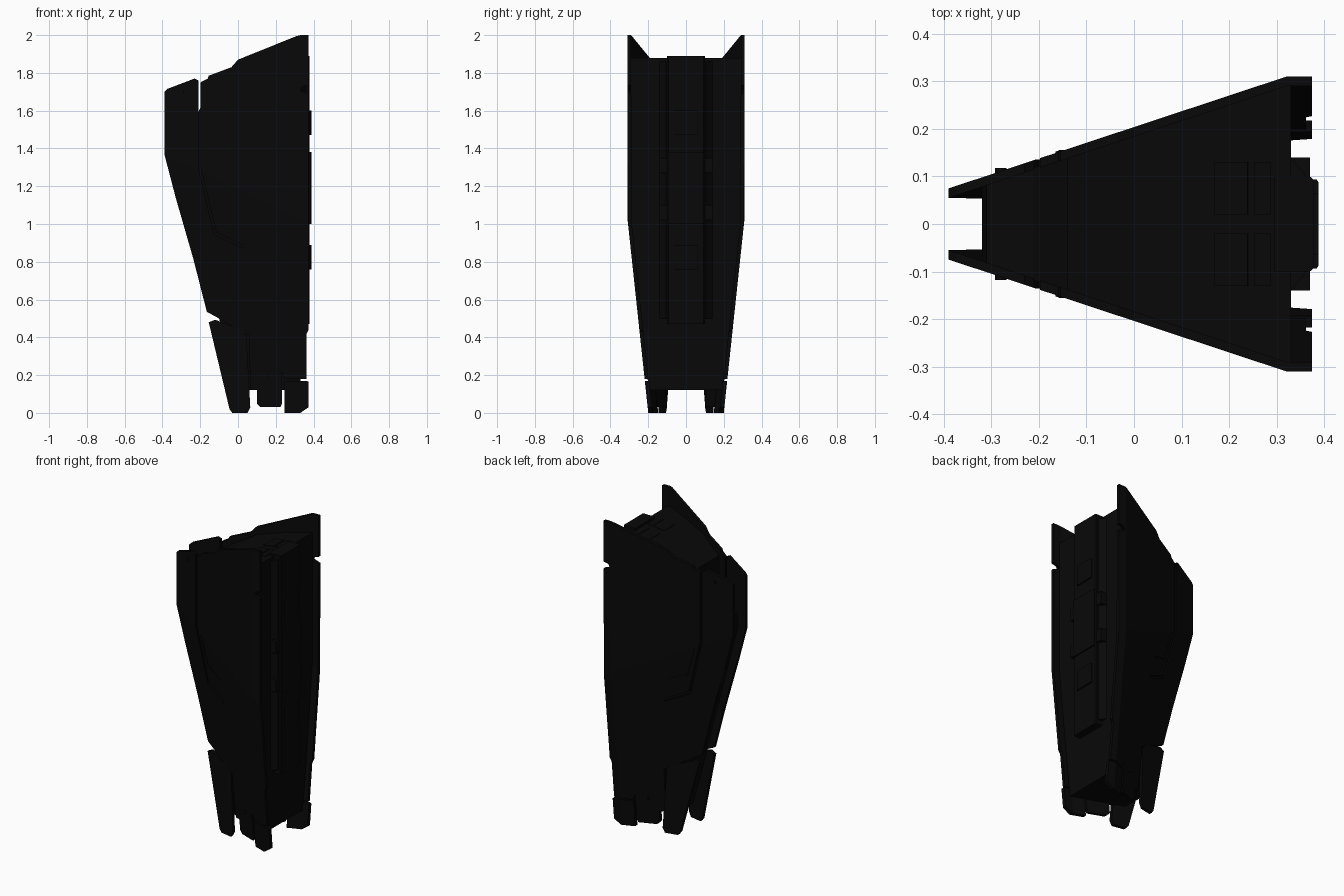
import bpy, bmesh, math
from mathutils import Matrix

if "Cube" in bpy.data.objects:
    bpy.data.objects.remove(bpy.data.objects["Cube"])

mat = bpy.data.materials.new("near_black")
mat.diffuse_color = (0.0025, 0.0025, 0.0025, 1)
mat.use_nodes = True
mat.node_tree.nodes["Principled BSDF"].inputs["Base Color"].default_value = mat.diffuse_color


def side(x, z):
    """Half width of the hull: a wedge in plan, leaning inwards below its fold."""
    x = min(x, 0.32)
    return min(0.204 + 0.331 * x, 0.0776 + 0.382 * x + 0.107 * z)


def splayed(x, z):
    """Half width of the front leg, which turns outwards at the foot."""
    return 0.134 + 0.206 * x - 0.026 * z


def finish(bm, name):
    bmesh.ops.recalc_face_normals(bm, faces=bm.faces[:])
    me = bpy.data.meshes.new(name)
    bm.to_mesh(me)
    bm.free()
    me.materials.append(mat)
    ob = bpy.data.objects.new(name, me)
    bpy.context.collection.objects.link(ob)
    return ob


def slab(name, outline, outer, inner=None, width=side):
    """Side outline (x, z) laid on both hull sides; inner=None makes one solid right across."""
    bm = bmesh.new()
    for s in ((1, -1) if inner is not None else (1,)):
        part = bmesh.new()
        part.faces.new([part.verts.new((x, 0, z)) for x, z in outline])
        bmesh.ops.triangulate(part, faces=part.faces[:])
        for co, no in (((0, 0, 1.181), (0.477, 0, 1)), ((0.32, 0, 0), (1, 0, 0))):
            bmesh.ops.bisect_plane(part, geom=part.verts[:] + part.edges[:] + part.faces[:],
                                   plane_co=co, plane_no=no)
        front = part.verts[:]
        ret = bmesh.ops.extrude_face_region(part, geom=part.faces[:], use_keep_orig=True)
        back = [v for v in ret["geom"] if isinstance(v, bmesh.types.BMVert)]
        for v in front:
            v.co.y = s * (width(v.co.x, v.co.z) - outer)
        for v in back:
            w = width(v.co.x, v.co.z)
            v.co.y = s * (w - inner) if inner is not None else -(w - outer)
        bmesh.ops.recalc_face_normals(part, faces=part.faces[:])
        tmp = bpy.data.meshes.new("tmp")
        part.to_mesh(tmp)
        part.free()
        bm.from_mesh(tmp)
        bpy.data.meshes.remove(tmp)
    return finish(bm, name)


def prism(name, half, z0, z1):
    """Upright prism from a half section (x, y), mirrored in y."""
    section = half + [(x, -y) for x, y in reversed(half)]
    bm = bmesh.new()
    face = bm.faces.new([bm.verts.new((x, y, z0)) for x, y in section])
    ret = bmesh.ops.extrude_face_region(bm, geom=[face], use_keep_orig=True)
    for v in ret["geom"]:
        if isinstance(v, bmesh.types.BMVert):
            v.co.z = z1
    return finish(bm, name)


def boxes(name, items):
    """Boxes given as (x0, x1, y0, y1, z0, z1), each mirrored in y."""
    bm = bmesh.new()
    for x0, x1, y0, y1, z0, z1 in items:
        for s in (1, -1):
            m = Matrix.Translation(((x0 + x1) / 2, s * (y0 + y1) / 2, (z0 + z1) / 2))
            m = m @ Matrix.Diagonal((x1 - x0, y1 - y0, z1 - z0, 1))
            bmesh.ops.create_cube(bm, size=1, matrix=m)
    return finish(bm, name)


# Inner hull between the side plates
slab("core", [(-0.32, 1.36), (-0.31, 1.44), (-0.21, 1.47), (-0.14, 1.55), (-0.14, 1.74),
              (0, 1.82), (0.17, 1.86), (0.33, 1.88), (0.33, 0.12), (0, 0.12), (-0.10, 0.5)], 0.016)

# Front and lower side plate, including the middle leg
slab("front_plate", [(-0.39, 1.37), (-0.39, 1.7), (-0.375, 1.715), (-0.23, 1.77), (-0.21, 1.76),
                     (-0.21, 1.3), (-0.127, 0.945), (0.233, 0.772), (0.233, 0.05), (0.225, 0.03),
                     (0.12, 0.03), (0.1, 0.05), (0.1, 0.12), (0.066, 0.12), (0.057, 0.41),
                     (0.04, 0.445), (-0.11, 0.505), (-0.165, 0.535), (-0.23, 0.79),
                     (-0.235, 0.81), (-0.315, 1.13), (-0.33, 1.14)], 0, 0.02)

# Rear and upper side plate with its slits
slab("rear_plate", [(-0.198, 1.3), (-0.198, 1.587), (-0.155, 1.587), (-0.155, 1.597),
                    (-0.198, 1.597), (-0.198, 1.75), (-0.16, 1.77), (-0.155, 1.785),
                    (-0.035, 1.83), (0, 1.87), (0.31, 1.995), (0.33, 2), (0.374, 2),
                    (0.374, 1.735), (0.34, 1.728), (0.063, 1.628), (0.063, 1.35), (0.073, 1.35),
                    (0.073, 1.617), (0.33, 1.705), (0.374, 1.69), (0.374, 0.44), (0.362, 0.43),
                    (0.362, 0.18), (0.245, 0.18), (0.245, 0.783), (-0.116, 0.957)], 0, 0.02)

# Feet
slab("front_leg", [(-0.155, 0.48), (-0.12, 0.493), (0.03, 0.435), (0.045, 0.4), (0.065, 0.03),
                   (0.05, 0), (-0.03, 0), (-0.045, 0.02)], 0, 0.022, splayed)
slab("rear_leg", [(0.245, 0.17), (0.245, 0), (0.33, 0), (0.374, 0.03), (0.374, 0.165),
                  (0.362, 0.17)], 0, 0.024)

# Raised trim strip
slab("trim_strip", [(-0.165, 1.25), (-0.115, 1.065), (0, 1.02), (0, 1.03), (-0.107, 1.073),
                    (-0.157, 1.25)], -0.004, 0.005)

# Spine along the back edge
prism("spine_base", [(0.32, 0.14), (0.33, 0.14), (0.36, 0.105)], 0.5, 1.86)
prism("spine", [(0.295, 0.1), (0.37, 0.1), (0.378, 0.093)], 0.47, 1.89)
for i, (z0, z1, w) in enumerate([(1.0, 1.38, 0.094), (1.47, 1.6, 0.065), (0.76, 0.89, 0.065)]):
    prism(f"spine_plate_{i + 1}", [(0.36, w), (0.384, w), (0.388, w - 0.006)], z0, z1)
boxes("spine_clamps", [(0.33, 0.37, 0.09, 0.14, z, z + 0.08) for z in (1.02, 1.27)])

# Thin panels on the roof, following its slope
bm = bmesh.new()
for x, z, sx in ((0.205, 1.864, 0.07), (0.27, 1.872, 0.035)):
    for s in (1, -1):
        m = Matrix.Translation((x, s * 0.075, z)) @ Matrix.Rotation(-0.124, 4, "Y")
        m = m @ Matrix.Diagonal((sx, 0.11, 0.008, 1))
        bmesh.ops.create_cube(bm, size=1, matrix=m)
finish(bm, "roof_panels")

# Bolts on the side plates
bm = bmesh.new()
for x, z in ((-0.28, 1.7), (0.165, 0.2)):
    for s in (1, -1):
        m = Matrix.Translation((x, s * side(x, z), z)) @ Matrix.Rotation(math.pi / 2, 4, "X")
        bmesh.ops.create_cone(bm, cap_ends=True, segments=12, radius1=0.012, radius2=0.012,
                              depth=0.014, matrix=m)
finish(bm, "bolts")
